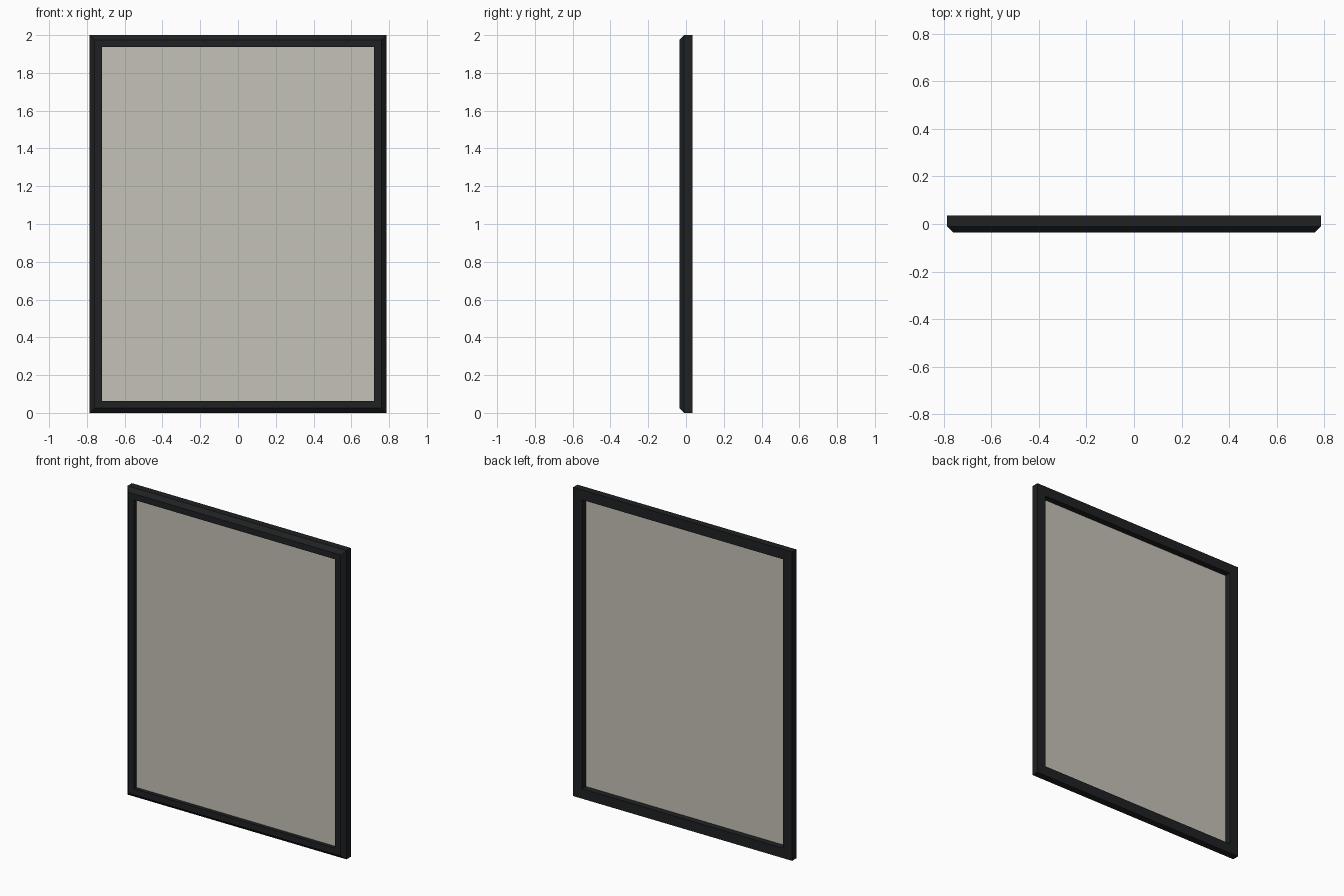
import bpy, bmesh

if "Cube" in bpy.data.objects:
    bpy.data.objects.remove(bpy.data.objects["Cube"])

W, H = 0.785, 2.0          # outer half width, height
BAR = 0.064                # frame bar width
FRONT, BACK = -0.035, 0.035
CHAMFER = 0.025


def material(name, rgb):
    m = bpy.data.materials.new(name)
    m.diffuse_color = (*rgb, 1.0)
    m.use_nodes = True
    m.node_tree.nodes["Principled BSDF"].inputs["Base Color"].default_value = m.diffuse_color
    return m


def make_object(name, bm, mat):
    bmesh.ops.recalc_face_normals(bm, faces=bm.faces)
    mesh = bpy.data.meshes.new(name)
    bm.to_mesh(mesh)
    bm.free()
    mesh.materials.append(mat)
    obj = bpy.data.objects.new(name, mesh)
    bpy.context.collection.objects.link(obj)
    return obj


# Mitred frame: sweep a chamfered profile (inset, y) around the rectangle
profile = [(0, BACK), (0, FRONT + CHAMFER), (CHAMFER, FRONT),
           (BAR, FRONT), (BAR, BACK)]
bm = bmesh.new()
rings = []
for inset, y in profile:
    w, lo, hi = W - inset, inset, H - inset
    rings.append([bm.verts.new((x, y, z))
                  for x, z in ((-w, lo), (w, lo), (w, hi), (-w, hi))])
for i, ring in enumerate(rings):
    following = rings[(i + 1) % len(rings)]
    for k in range(4):
        n = (k + 1) % 4
        bm.faces.new((ring[k], ring[n], following[n], following[k]))
make_object("frame", bm, material("dark_frame", (0.014, 0.015, 0.016)))

# Thin pane seated inside the opening
bm = bmesh.new()
bmesh.ops.create_cube(bm, size=1.0)
for v in bm.verts:
    v.co.x *= 2 * (W - BAR)
    v.co.y = v.co.y * 0.006 - 0.008
    v.co.z = v.co.z * (H - 2 * BAR) + H / 2
make_object("pane", bm, material("beige_pane", (0.56, 0.54, 0.47)))
